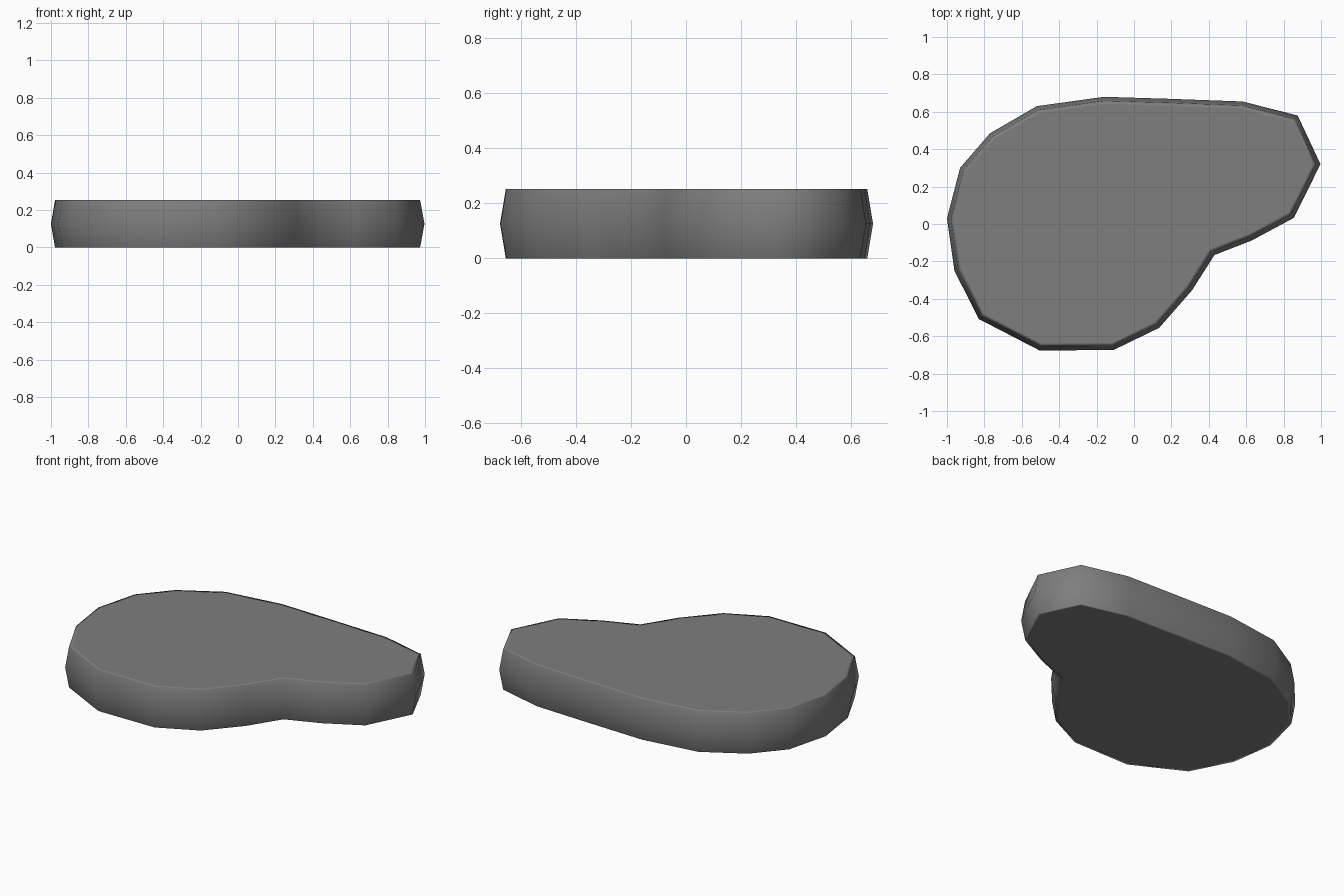
import bpy, bmesh
from mathutils import Vector

if "Cube" in bpy.data.objects:
    bpy.data.objects.remove(bpy.data.objects["Cube"])

# Outline at the widest (middle) level, clockwise seen from above
OUTLINE = [(-1, .03), (-.93, .30), (-.77, .485), (-.52, .63), (-.16, .68), (.2, .669),
           (.58, .655), (.875, .58), (.997, .32), (.855, .033), (.63, -.088),
           (.43, -.166), (.31, -.355), (.135, -.555), (-.11, -.674), (-.505, -.676),
           (-.83, -.508), (-.96, -.25)]


def inset(points, dist):
    """Move a clockwise outline inward by dist with mitred corners."""
    pts = [Vector(p) for p in points]
    result = []
    for i, p in enumerate(pts):
        a = (p - pts[i - 1]).normalized()
        b = (pts[(i + 1) % len(pts)] - p).normalized()
        na, nb = Vector((a.y, -a.x)), Vector((b.y, -b.x))
        result.append(p + (na + nb) * dist / (1 + na.dot(nb)))
    return result


# Stacked rings: (inset, height), with a thin rim loop on the top and bottom
RINGS = [(.04, 0), (.021, 0), (0, .126), (.021, .252), (.04, .252)]
bm = bmesh.new()
loops = [[bm.verts.new((p.x, p.y, z)) for p in inset(OUTLINE, d)] for d, z in RINGS]
n = len(OUTLINE)
for low, high in zip(loops, loops[1:]):
    for i in range(n):
        j = (i + 1) % n
        bm.faces.new((low[i], low[j], high[j], high[i]))
bm.faces.new(loops[0])
bm.faces.new(loops[-1])
bmesh.ops.recalc_face_normals(bm, faces=bm.faces)
for f in bm.faces:
    f.smooth = True

# Flat rounded stone slab
mesh = bpy.data.meshes.new("stone_slab")
bm.to_mesh(mesh)
bm.free()
slab = bpy.data.objects.new("stone_slab", mesh)
bpy.context.collection.objects.link(slab)

# Area-weighted normals keep the large faces flat and the rim soft
weighted = slab.modifiers.new("soft_rim", 'WEIGHTED_NORMAL')
weighted.mode = 'FACE_AREA'

# Dark grey stone
stone = bpy.data.materials.new("dark_stone")
stone.diffuse_color = (.21, .21, .21, 1)
stone.use_nodes = True
stone.node_tree.nodes["Principled BSDF"].inputs["Base Color"].default_value = stone.diffuse_color
mesh.materials.append(stone)
